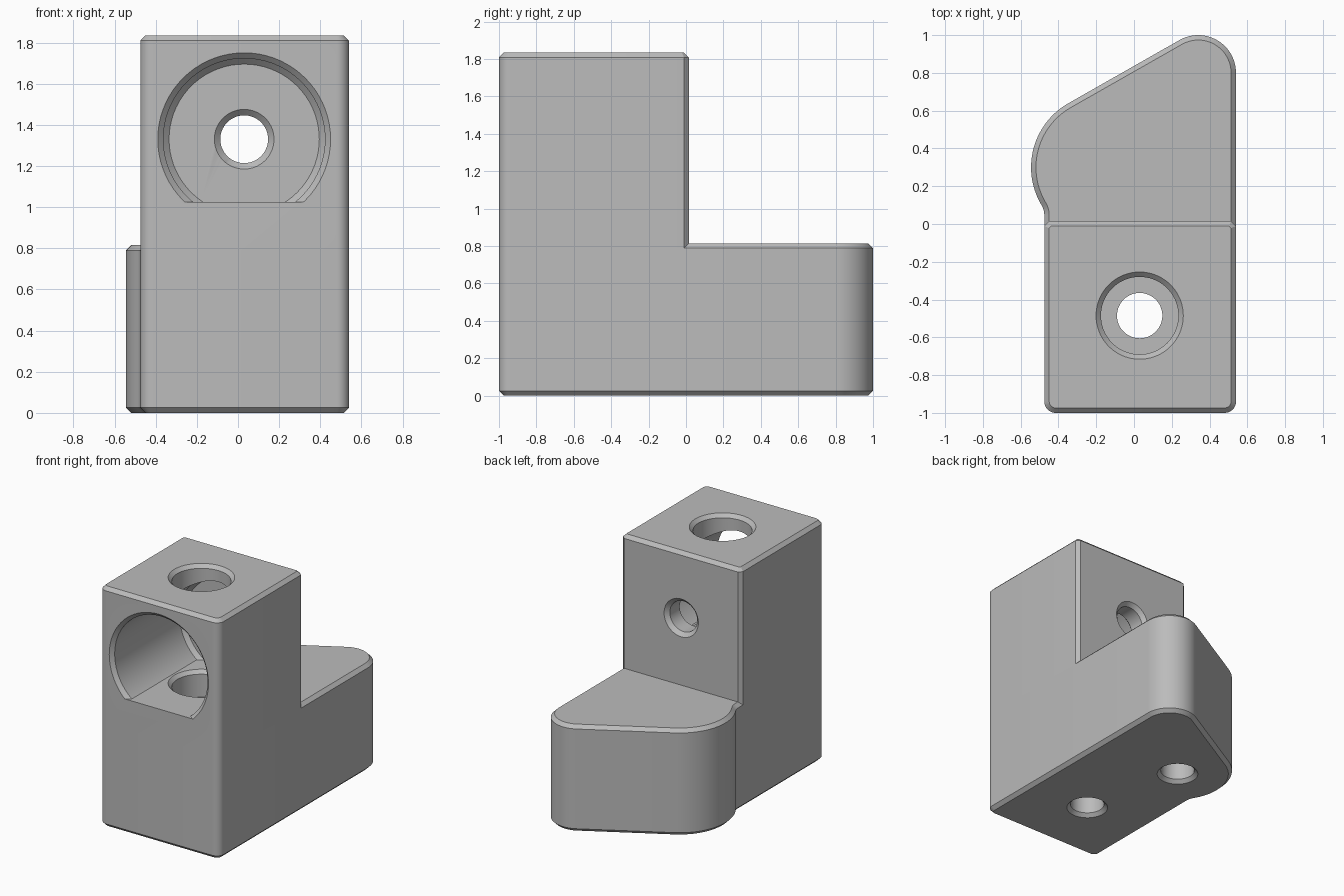
import bpy, bmesh
from math import sin, cos, radians, pi, sqrt
from mathutils import Vector, Matrix

old = bpy.data.objects.get("Cube")
if old:
    bpy.data.objects.remove(old, do_unlink=True)

grey = bpy.data.materials.new("plain grey")
grey.use_nodes = True
grey.diffuse_color = (0.5, 0.5, 0.5, 1)
grey.node_tree.nodes["Principled BSDF"].inputs["Base Color"].default_value = (0.5, 0.5, 0.5, 1)

LEFT, RIGHT, FRONT, BACK = -0.475, 0.54, -1.0, 0.015
TOP, STEP, CH = 1.835, 0.815, 0.026
HOLE_X, SHAFT_Y, BORE_Z, FLOOR = 0.03, -0.485, 1.33, 1.025
CAVITY_END = -0.16


def arc(cx, cy, r, a0, a1, n=12):
    angles = [radians(a0 + (a1 - a0) * i / n) for i in range(n + 1)]
    return [Vector((cx + r * cos(a), cy + r * sin(a))) for a in angles]


def inset(plan, d):
    """Move a counter-clockwise outline inward by d with mitred corners."""
    out = []
    for i, p in enumerate(plan):
        a = (p - plan[i - 1]).normalized()
        b = (plan[(i + 1) % len(plan)] - p).normalized()
        na, nb = Vector((-a.y, a.x)), Vector((-b.y, b.x))
        out.append(p + (na + nb) * d / (1 + na.dot(nb)))
    return out


def finish(name, bm):
    bmesh.ops.recalc_face_normals(bm, faces=bm.faces)
    mesh = bpy.data.meshes.new(name)
    bm.to_mesh(mesh)
    bm.free()
    mesh.materials.append(grey)
    ob = bpy.data.objects.new(name, mesh)
    bpy.context.collection.objects.link(ob)
    return ob


def skin(bm, rings):
    """Join closed rings of points into a capped solid."""
    loops = [[bm.verts.new(p) for p in ring] for ring in rings]
    n = len(loops[0])
    for lo, hi in zip(loops, loops[1:]):
        for i in range(n):
            j = (i + 1) % n
            bm.faces.new((lo[i], lo[j], hi[j], hi[i]))
    bm.faces.new(loops[0])
    bm.faces.new(loops[-1])


def prism(name, plan, layers):
    bm = bmesh.new()
    skin(bm, [[(p.x, p.y, z) for p in inset(plan, d)] for z, d in layers])
    return finish(name, bm)


def cutter(name, origin, profile, along_y=False, floor=None, n=72):
    """Revolved cutting tool; profile holds (radius, position along axis)."""
    bm = bmesh.new()
    skin(bm, [[(r * cos(2 * pi * i / n), r * sin(2 * pi * i / n), h) for i in range(n)]
              for r, h in profile])
    if along_y:
        bm.transform(Matrix.Rotation(radians(-90), 4, 'X'))
    bm.transform(Matrix.Translation(origin))
    if floor is not None:
        cut = bmesh.ops.bisect_plane(bm, geom=bm.verts[:] + bm.edges[:] + bm.faces[:],
                                     plane_co=(0, 0, floor), plane_no=(0, 0, 1), clear_inner=True)
        edges = [e for e in cut["geom_cut"] if isinstance(e, bmesh.types.BMEdge)]
        bmesh.ops.contextual_create(bm, geom=edges)
    ob = finish(name, bm)
    ob.hide_render = True
    return ob


def drill(ob, tool):
    mod = ob.modifiers.new("drill", 'BOOLEAN')
    mod.operation, mod.solver, mod.object = 'DIFFERENCE', 'EXACT', tool
    bpy.context.view_layer.objects.active = ob
    bpy.ops.object.modifier_apply(modifier=mod.name)


# Outlines: shared rounded front corners, then the rear of each part
R = 0.06
front = (arc(LEFT + R, FRONT + R, R, 180, 270, 8) + arc(RIGHT - R, FRONT + R, R, 270, 360, 8))
tower_plan = front + [Vector(p) for p in ((RIGHT, BACK - CH), (RIGHT - CH, BACK),
                                          (LEFT + CH, BACK), (LEFT, BACK - CH))]

lobe_x, lobe_y, lobe_r, neck_r = -0.155, 0.3, 0.39, 0.1
neck_x = LEFT - neck_r
reach = lobe_r + neck_r
drop = sqrt(reach ** 2 - (lobe_x - neck_x) ** 2)
neck_angle = math_angle = Vector((lobe_x - neck_x, drop)).angle_signed(Vector((1, 0))) * 180 / pi
neck = arc(neck_x, lobe_y - drop, neck_r, neck_angle, 0, 8)
lobe = arc(lobe_x, lobe_y, lobe_r, 120, 180 + neck_angle, 28)
base_plan = front + arc(RIGHT - 0.2, 0.8, 0.2, 0, 120, 24) + lobe + neck[1:]

# Solid parts
base = prism("base_with_foot", base_plan, [(0, CH), (CH, 0), (STEP - CH, 0), (STEP, CH)])
tower = prism("tower_block", tower_plan, [(STEP - CH, 0), (TOP - CH, 0), (TOP, CH)])

# Wide front bore with a flat floor
bore = cutter("front_bore_cutter", (HOLE_X, 0, BORE_Z),
              [(0.44, FRONT - 0.02), (0.42, FRONT), (0.393, FRONT + 0.027),
               (0.393, CAVITY_END - 0.028), (0.365, CAVITY_END)], True, FLOOR)
# Small hole through the back wall, chamfered at both ends
back_hole = cutter("back_hole_cutter", (HOLE_X, 0, BORE_Z),
                   [(0.165, CAVITY_END - 0.02), (0.145, CAVITY_END), (0.116, CAVITY_END + 0.028),
                    (0.116, BACK - 0.028), (0.145, BACK), (0.165, BACK + 0.02)], True)
# Vertical shaft: top opening, counterbore in the floor, narrow hole below
top_hole = cutter("top_hole_cutter", (HOLE_X, SHAFT_Y, 0),
                  [(0.205, 1.5), (0.205, TOP - CH), (0.231, TOP), (0.251, TOP + 0.02)])
counterbore = cutter("counterbore_cutter", (HOLE_X, SHAFT_Y, 0),
                     [(0.205, 0.825), (0.205, FLOOR - CH), (0.231, FLOOR), (0.251, FLOOR + 0.02)])
mouth = [(0.166, -0.02), (0.146, 0), (0.12, CH)]
bottom_hole = cutter("bottom_hole_cutter", (HOLE_X, SHAFT_Y, 0), mouth + [(0.12, 0.9)])
# Blind hole under the foot
foot_hole = cutter("foot_hole_cutter", (lobe_x, lobe_y, 0), mouth + [(0.12, 0.5)])

for tool in (bore, back_hole, top_hole, counterbore, bottom_hole):
    drill(tower, tool)
for tool in (bottom_hole, foot_hole):
    drill(base, tool)
for tool in (bore, back_hole, top_hole, counterbore, bottom_hole, foot_hole):
    bpy.data.objects.remove(tool, do_unlink=True)

# Smooth the round walls, keep the chamfers crisp
for ob in (base, tower):
    bpy.ops.object.select_all(action='DESELECT')
    ob.select_set(True)
    bpy.context.view_layer.objects.active = ob
    bpy.ops.object.shade_smooth_by_angle(angle=radians(25))
